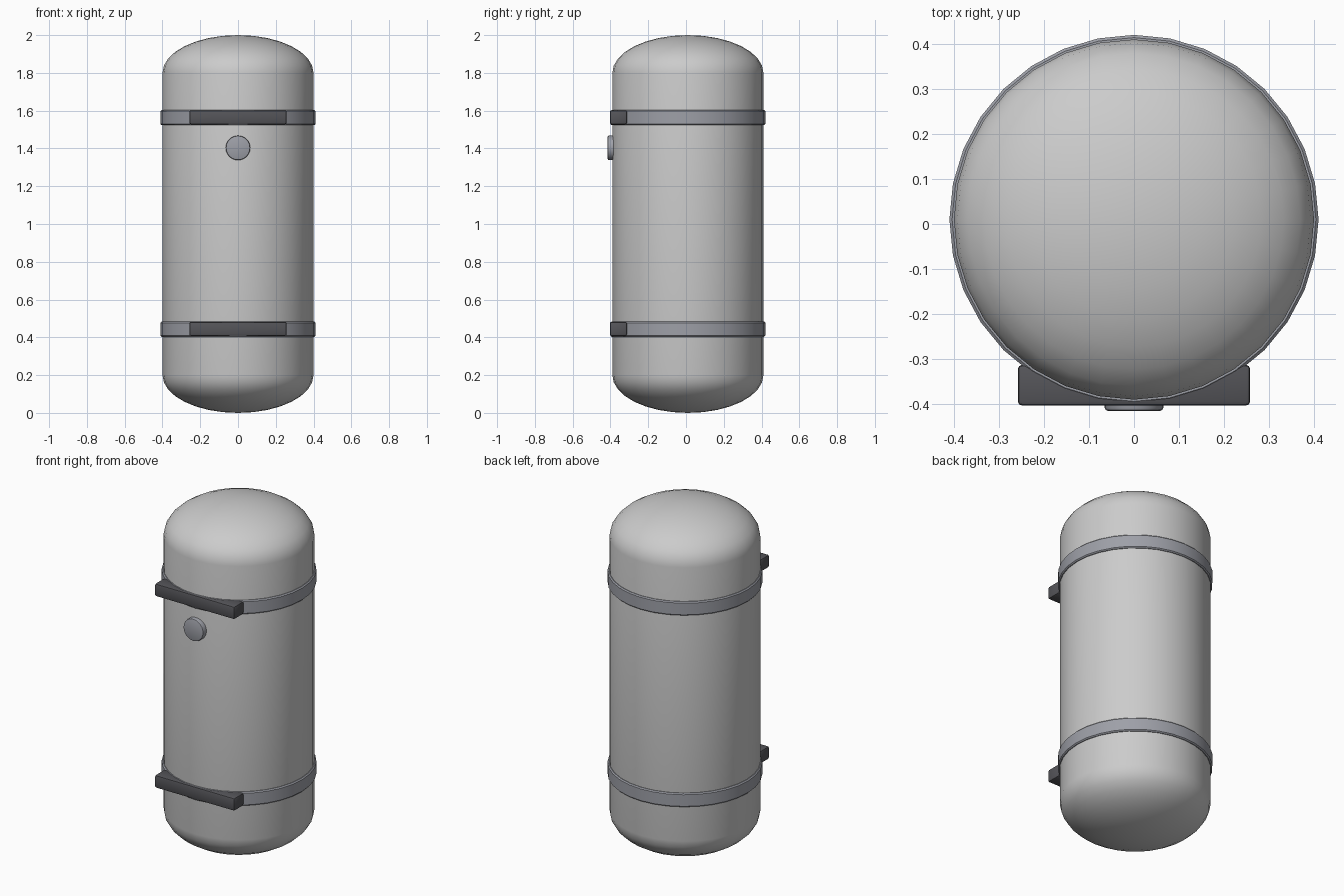
import bpy, bmesh, math
from mathutils import Matrix

if "Cube" in bpy.data.objects:
    bpy.data.objects.remove(bpy.data.objects["Cube"])

CY = 0.01          # tank axis sits slightly behind the origin
SEG = 32


def material(name, color):
    m = bpy.data.materials.new(name)
    m.diffuse_color = (*color, 1)
    m.use_nodes = True
    m.node_tree.nodes["Principled BSDF"].inputs["Base Color"].default_value = m.diffuse_color
    return m


steel = material("band_steel", (0.34, 0.35, 0.39))
dark = material("dark_bracket", (0.09, 0.09, 0.10))


def finish(name, bm, mat=None, angle=35):
    bmesh.ops.recalc_face_normals(bm, faces=bm.faces)
    mesh = bpy.data.meshes.new(name)
    bm.to_mesh(mesh)
    bm.free()
    ob = bpy.data.objects.new(name, mesh)
    bpy.context.collection.objects.link(ob)
    if mat:
        mesh.materials.append(mat)
    bpy.ops.object.select_all(action='DESELECT')
    ob.select_set(True)
    bpy.context.view_layer.objects.active = ob
    bpy.ops.object.shade_smooth_by_angle(angle=math.radians(angle))
    return ob


def lathe(name, profile, closed=False, mat=None, angle=35):
    """Spin an (r, z) profile around the tank axis."""
    bm = bmesh.new()
    verts = [bm.verts.new((r, 0, z)) for r, z in profile]
    edges = [bm.edges.new(p) for p in zip(verts, verts[1:])]
    if closed:
        edges.append(bm.edges.new((verts[-1], verts[0])))
    bmesh.ops.spin(bm, geom=verts + edges, cent=(0, 0, 0), axis=(0, 0, 1),
                   angle=math.tau, steps=SEG, use_merge=True)
    bmesh.ops.remove_doubles(bm, verts=bm.verts, dist=1e-5)
    bmesh.ops.translate(bm, verts=bm.verts, vec=(0, CY, 0))
    return finish(name, bm, mat, angle)


# Tank body: straight wall with elliptical domed ends
R, H, N = 0.4, 0.2, 8
arc = [(R * math.sin(i / N * math.pi / 2), H * (1 - math.cos(i / N * math.pi / 2)))
       for i in range(N + 1)]
lathe("tank_body", arc + [(r, 2 - z) for r, z in reversed(arc)])

# Strap bands and front mounting brackets
for label, z in (("lower", 0.443), ("upper", 1.563)):
    h, b = 0.04, 0.006
    ring = [(0.395, z - h), (0.41 - b, z - h), (0.41, z - h + b),
            (0.41, z + h - b), (0.41 - b, z + h), (0.395, z + h)]
    lathe(label + "_band", ring, True, steel, 30)

    bm = bmesh.new()
    bmesh.ops.create_cube(bm, size=1, matrix=Matrix.Translation((0, -0.358, z + 0.002))
                          @ Matrix.Diagonal((0.516, 0.09, 0.074, 1)))
    bmesh.ops.bevel(bm, geom=bm.edges[:], offset=0.009, segments=2,
                    profile=0.5, affect='EDGES')
    finish(label + "_bracket", bm, dark)

# Round port on the front
bm = bmesh.new()
bmesh.ops.create_cone(bm, cap_ends=True, segments=24, radius1=0.065, radius2=0.065,
                      depth=0.045, matrix=Matrix.Translation((0, -0.3925, 1.403))
                      @ Matrix.Rotation(math.pi / 2, 4, 'X'))
rim = [e for e in bm.edges if all(v.co.y < -0.41 for v in e.verts)]
bmesh.ops.bevel(bm, geom=rim, offset=0.007, segments=2, profile=0.5, affect='EDGES')
finish("front_port", bm, steel)
